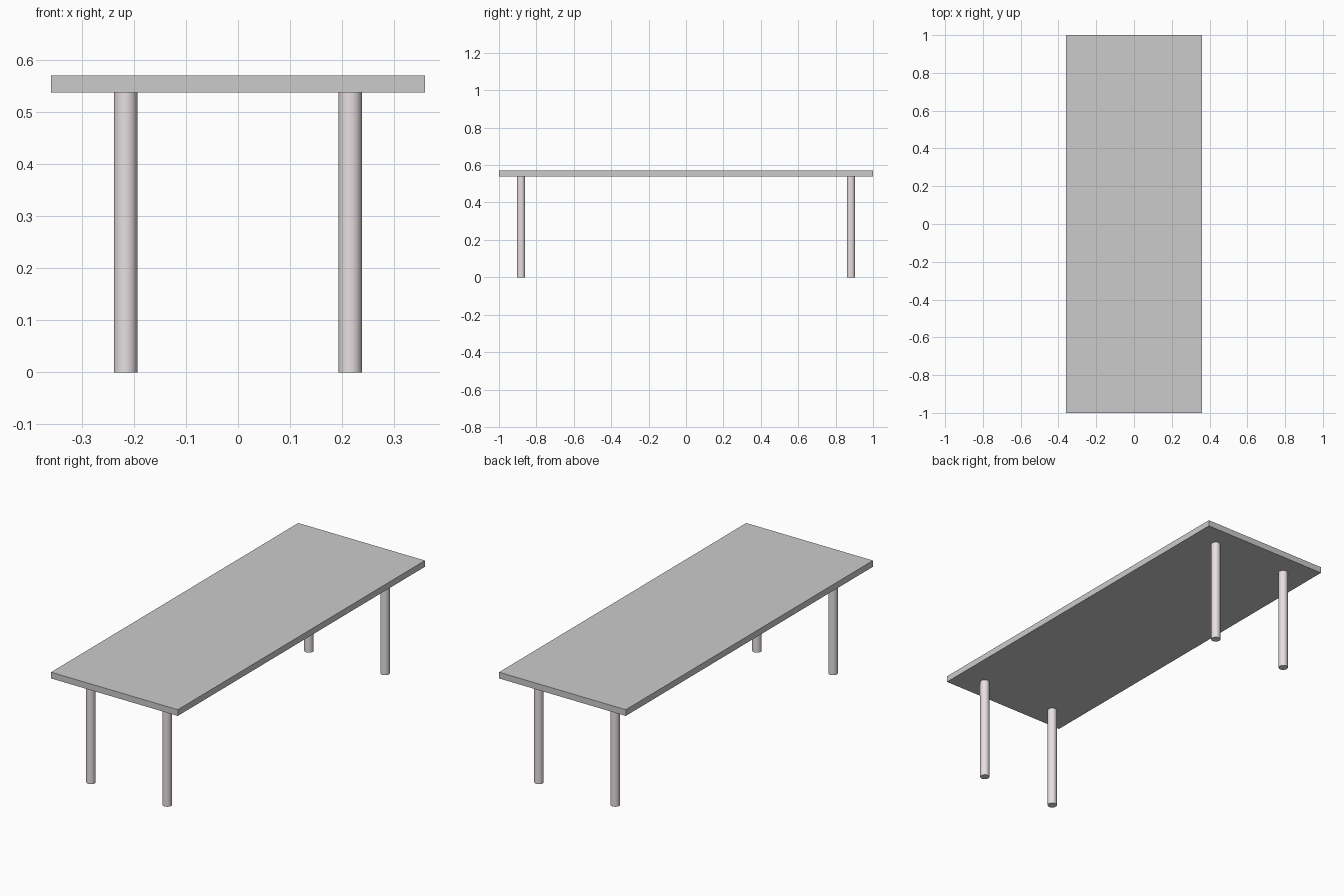
import bpy
import math

if "Cube" in bpy.data.objects:
    bpy.data.objects.remove(bpy.data.objects["Cube"])

TOP_Z, UNDER_Z = 0.57, 0.538
LEG_X, LEG_Y, LEG_R = 0.216, 0.882, 0.0225

# Tabletop slab
bpy.ops.mesh.primitive_cube_add(size=1, location=(0, 0, (TOP_Z + UNDER_Z) / 2))
top = bpy.context.object
top.name = "tabletop"
top.scale = (0.718, 2.0, TOP_Z - UNDER_Z)
bpy.ops.object.transform_apply(location=False, rotation=False, scale=True)

# Warm grey leg finish
leg_mat = bpy.data.materials.new("leg_finish")
leg_mat.diffuse_color = (0.80, 0.74, 0.75, 1)
leg_mat.use_nodes = True
leg_mat.node_tree.nodes["Principled BSDF"].inputs["Base Color"].default_value = leg_mat.diffuse_color

# Four round legs
for y, end in ((-LEG_Y, "front"), (LEG_Y, "back")):
    for x, side in ((-LEG_X, "left"), (LEG_X, "right")):
        bpy.ops.mesh.primitive_cylinder_add(
            vertices=32, radius=LEG_R, depth=UNDER_Z, location=(x, y, UNDER_Z / 2))
        leg = bpy.context.object
        leg.name = f"{end}_{side}_leg"
        leg.data.materials.append(leg_mat)
        bpy.ops.object.shade_smooth_by_angle(angle=math.radians(30))
